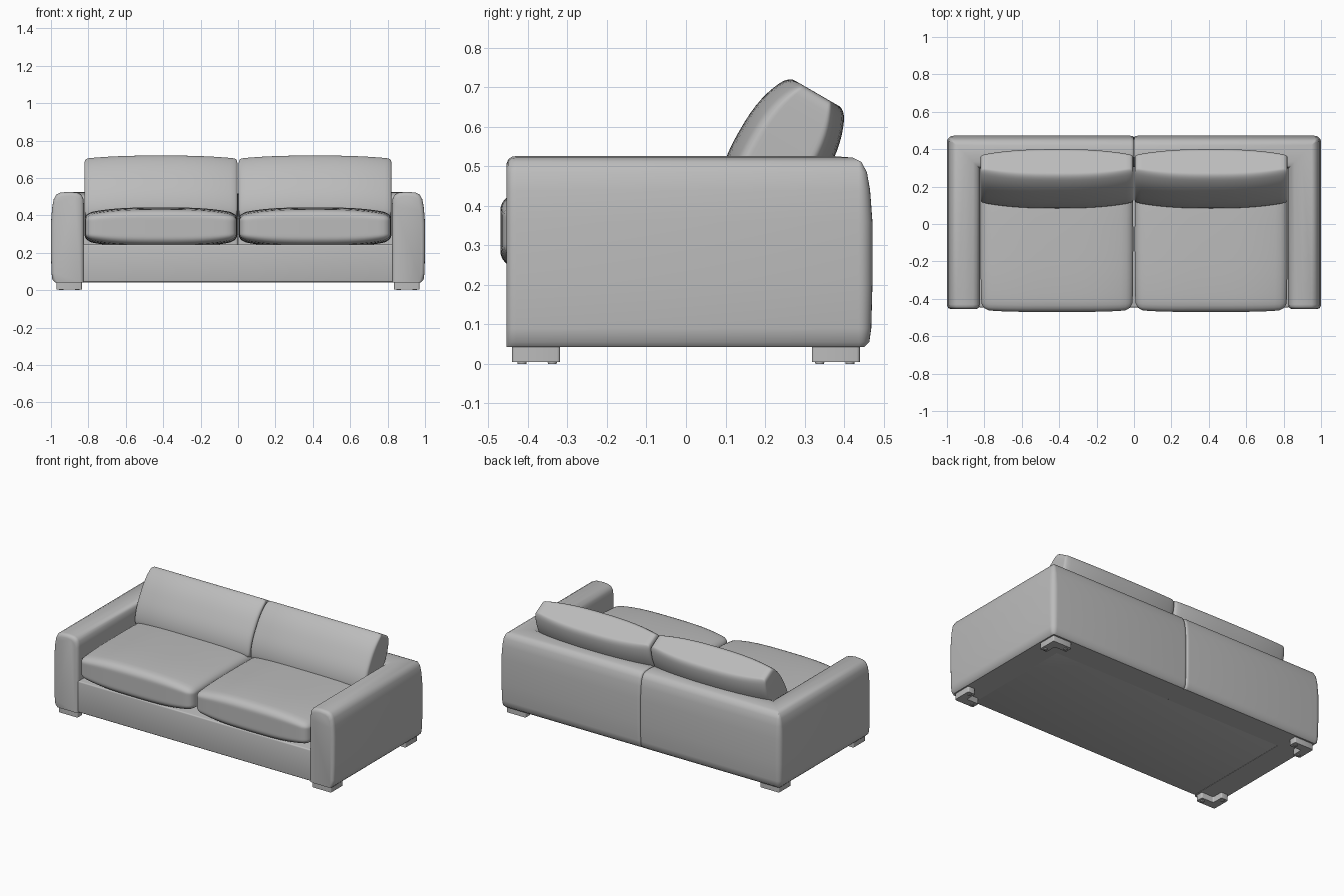
import bpy, bmesh, math
from mathutils import Vector, Matrix

if "Cube" in bpy.data.objects:
    bpy.data.objects.remove(bpy.data.objects["Cube"])

fabric = bpy.data.materials.new("grey_fabric")
fabric.use_nodes = True
GREY = (0.5, 0.5, 0.5, 1)
fabric.diffuse_color = GREY
fabric.node_tree.nodes["Principled BSDF"].inputs["Base Color"].default_value = GREY


def finish(name, bm, angle=40):
    bmesh.ops.remove_doubles(bm, verts=bm.verts[:], dist=0.0002)
    bmesh.ops.recalc_face_normals(bm, faces=bm.faces[:])
    mesh = bpy.data.meshes.new(name)
    bm.to_mesh(mesh)
    bm.free()
    mesh.materials.append(fabric)
    obj = bpy.data.objects.new(name, mesh)
    bpy.context.collection.objects.link(obj)
    bpy.ops.object.select_all(action='DESELECT')
    obj.select_set(True)
    bpy.context.view_layer.objects.active = obj
    bpy.ops.object.shade_smooth_by_angle(angle=math.radians(angle))
    return obj


def box(name, lo, hi, bevel):
    bm = bmesh.new()
    lo, hi = Vector(lo), Vector(hi)
    bmesh.ops.create_cube(bm, size=1, matrix=Matrix.Translation((lo + hi) / 2) @ Matrix.Diagonal((*(hi - lo), 1)))
    if bevel:
        bmesh.ops.bevel(bm, geom=bm.edges[:], offset=bevel, segments=3, profile=0.5, affect='EDGES')
    return finish(name, bm)


def cushion(name, half, radius, thin_axis, taper, power, bulge, matrix):
    """Rounded box that gets thinner toward its rim and bows out at its sides."""
    bm = bmesh.new()
    bmesh.ops.create_cube(bm, size=2)
    bmesh.ops.subdivide_edges(bm, edges=bm.edges[:], cuts=21, use_grid_fill=True)
    wide = [i for i in range(3) if i != thin_axis]
    for v in bm.verts:
        p = Vector([math.sin(c * math.pi / 2) * h for c, h in zip(v.co, half)])
        core = Vector([max(radius - h, min(h - radius, c)) for c, h in zip(p, half)])
        p = core + (p - core).normalized() * radius
        n = [abs(c / h) for c, h in zip(p, half)]
        a, b = wide
        scale = 1 - taper[0] * n[a] ** power - taper[1] * n[b] ** power
        p[thin_axis] *= scale
        p[a] *= 1 - bulge[0] * n[b] ** 4 * n[a]
        p[b] *= 1 - bulge[1] * n[a] ** 4 * n[b]
        v.co = matrix @ p
    return finish(name, bm, 50)


# Arm and back: one profile (inset, height) carried round a mitred corner
PROFILE = [(0.022, 0.042), (0.008, 0.055), (0.003, 0.09), (0, 0.2), (0, 0.36),
           (0.006, 0.44), (0.014, 0.485), (0.028, 0.511), (0.05, 0.522), (0.1, 0.526),
           (0.14, 0.522), (0.16, 0.513), (0.172, 0.495), (0.176, 0.46), (0.176, 0.042)]
FRONT, REAR, CORNER = -0.455, 0.472, 0.035
END_ROUND = [(0, 0.02), (0.005, 0.008), (0.013, 0.002), (0.025, 0)]


def shrunk(amount):
    mid = 0.088
    return [(mid + (d - mid) * (1 - amount / mid), z - amount * max(0, (z - 0.3) / 0.22))
            for d, z in PROFILE]


def arm_and_back(side, sign):
    rings = []
    for step, amount in END_ROUND:
        rings.append([(1 - d, FRONT + step, z) for d, z in shrunk(amount)])
    for i in range(7):
        t = math.pi / 2 * i / 6
        ring = []
        for d, z in PROFILE:
            r = max(CORNER - d, 0)
            inset = max(CORNER, d)
            ring.append((1 - inset + r * math.cos(t), REAR - inset + r * math.sin(t), z))
        rings.append(ring)
    for step, amount in reversed(END_ROUND):
        rings.append([(step * 0.8, REAR - d, z) for d, z in shrunk(amount * 0.5)])
    bm = bmesh.new()
    grid = [[bm.verts.new((sign * x, y, z)) for x, y, z in ring] for ring in rings]
    count = len(PROFILE)
    for a, b in zip(grid, grid[1:]):
        for j in range(count):
            k = (j + 1) % count
            bm.faces.new((a[j], a[k], b[k], b[j]))
    bm.faces.new(grid[0])
    bm.faces.new(grid[-1])
    return finish(side + "_arm_and_back", bm)


# Corner foot: an L-shaped bracket with two small glides
def foot(name, sx, sy, y_outer):
    bm = bmesh.new()
    w, t = 0.135, 0.05
    outline = [(0, 0), (w, 0), (w, t), (t, t), (t, w * 0.9), (0, w * 0.9)]
    verts = [bm.verts.new((sx * (0.97 - x), y_outer - sy * y, 0.005)) for x, y in outline]
    face = bm.faces.new(verts)
    up = bmesh.ops.extrude_face_region(bm, geom=[face])["geom"]
    bmesh.ops.translate(bm, vec=(0, 0, 0.04), verts=[g for g in up if isinstance(g, bmesh.types.BMVert)])
    upright = [e for e in bm.edges if abs(e.verts[0].co.z - e.verts[1].co.z) > 0.01]
    bmesh.ops.bevel(bm, geom=upright, offset=0.008, segments=3, profile=0.5, affect='EDGES')
    for x, y in ((w - 0.025, t / 2), (t / 2, w * 0.9 - 0.02)):
        place = Matrix.Translation((sx * (0.97 - x), y_outer - sy * y, 0.004))
        bmesh.ops.create_cone(bm, cap_ends=True, segments=12, radius1=0.011, radius2=0.012, depth=0.008, matrix=place)
    return finish(name, bm)


# Seat frame between the arms
box("seat_base", (-0.83, -0.446, 0.043), (0.83, 0.31, 0.245), 0.008)

for side, sign in (("left", 1), ("right", -1)):
    arm_and_back(side, sign)
    foot(side + "_front_foot", sign, -1, -0.44)
    foot(side + "_rear_foot", sign, 1, 0.44)
    # Loose seat cushion
    cushion(side + "_seat_cushion", (0.408, 0.39, 0.106), 0.045, 2, (0.3, 0.14), 3, (0.015, 0.03),
            Matrix.Translation((sign * 0.412, -0.08, 0.337)))
    # Loose back cushion leaning on the back
    cushion(side + "_back_cushion", (0.41, 0.122, 0.178), 0.022, 1, (0.3, 0.34), 2.6, (0.01, 0.0),
            Matrix.Translation((sign * 0.412, 0.242, 0.531)) @ Matrix.Rotation(math.radians(-30), 4, 'X'))
